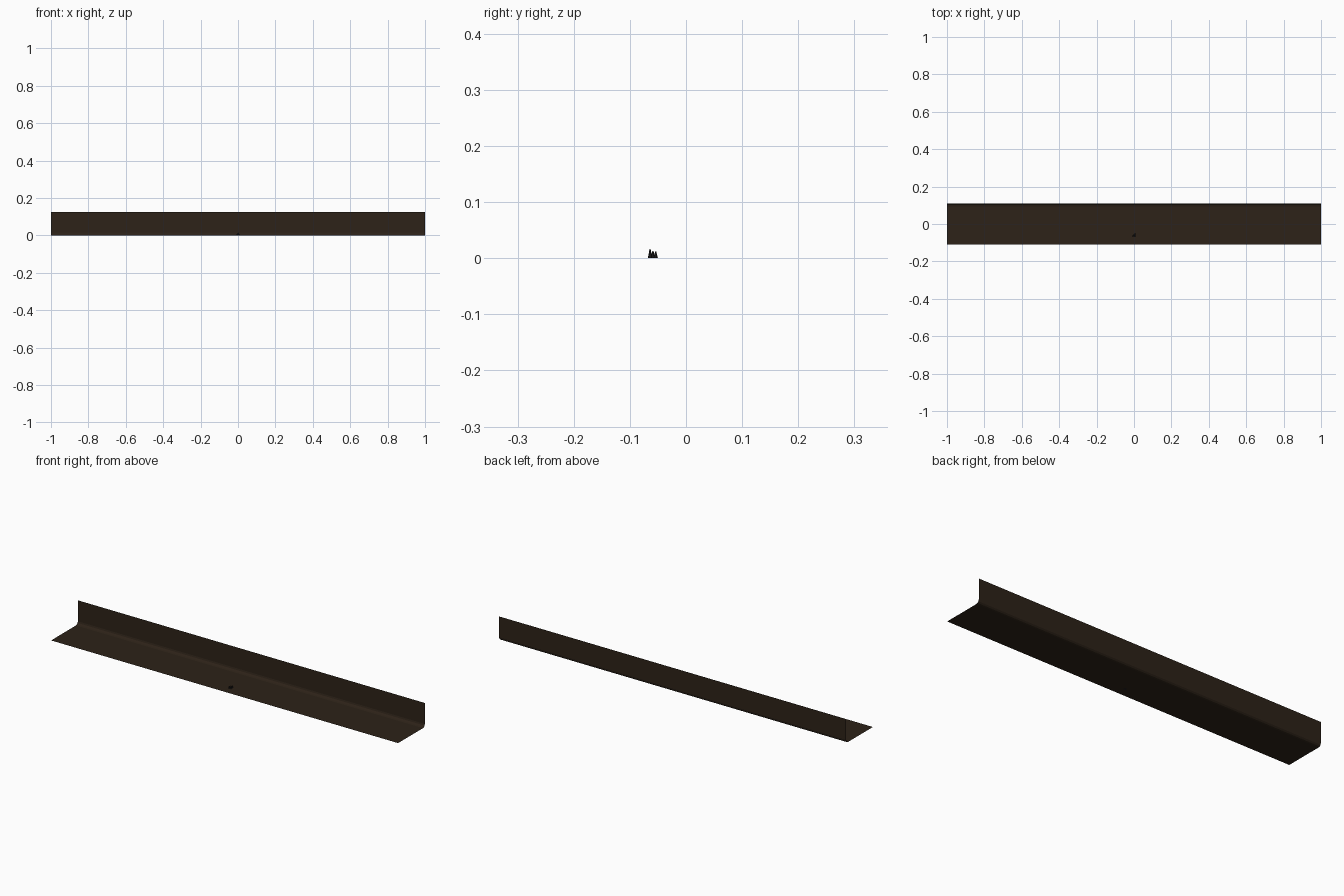
import bpy, math

if "Cube" in bpy.data.objects:
    bpy.data.objects.remove(bpy.data.objects["Cube"])

def material(name, color):
    m = bpy.data.materials.new(name)
    m.diffuse_color = color
    m.use_nodes = True
    m.node_tree.nodes["Principled BSDF"].inputs["Base Color"].default_value = m.diffuse_color
    return m

brown = material("dark_brown", (0.026, 0.016, 0.009, 1))
dark = material("near_black", (0.012, 0.012, 0.013, 1))

# Thin L-shaped sheet: floor, small rounded inner corner, back wall
D, H, R = 0.11, 0.125, 0.016
profile = [(-D, 0)]
for i in range(4):
    a = math.radians(-90 + 30 * i)
    profile.append((D - R + R * math.cos(a), R + R * math.sin(a)))
profile.append((D, H))

verts = [(x, y, z) for x in (-1, 1) for y, z in profile]
n = len(profile)
faces = [(i, n + i, n + i + 1, i + 1) for i in range(n - 1)]
mesh = bpy.data.meshes.new("floor_and_back_wall")
mesh.from_pydata(verts, [], faces)
sheet = bpy.data.objects.new("floor_and_back_wall", mesh)
bpy.context.collection.objects.link(sheet)
mesh.materials.append(brown)

# Tiny spiky cluster standing on the middle of the floor
spikes = [(0, -0.059, 0.013), (-0.005, -0.064, 0.012),
          (0.005, -0.054, 0.012), (0.004, -0.064, 0.016)]
for i, (x, y, h) in enumerate(spikes):
    bpy.ops.mesh.primitive_cone_add(vertices=6, radius1=0.004, radius2=0.001,
                                    depth=h, location=(x, y, h / 2))
    spike = bpy.context.object
    spike.name = f"small_spike_{i + 1}"
    spike.data.materials.append(dark)
